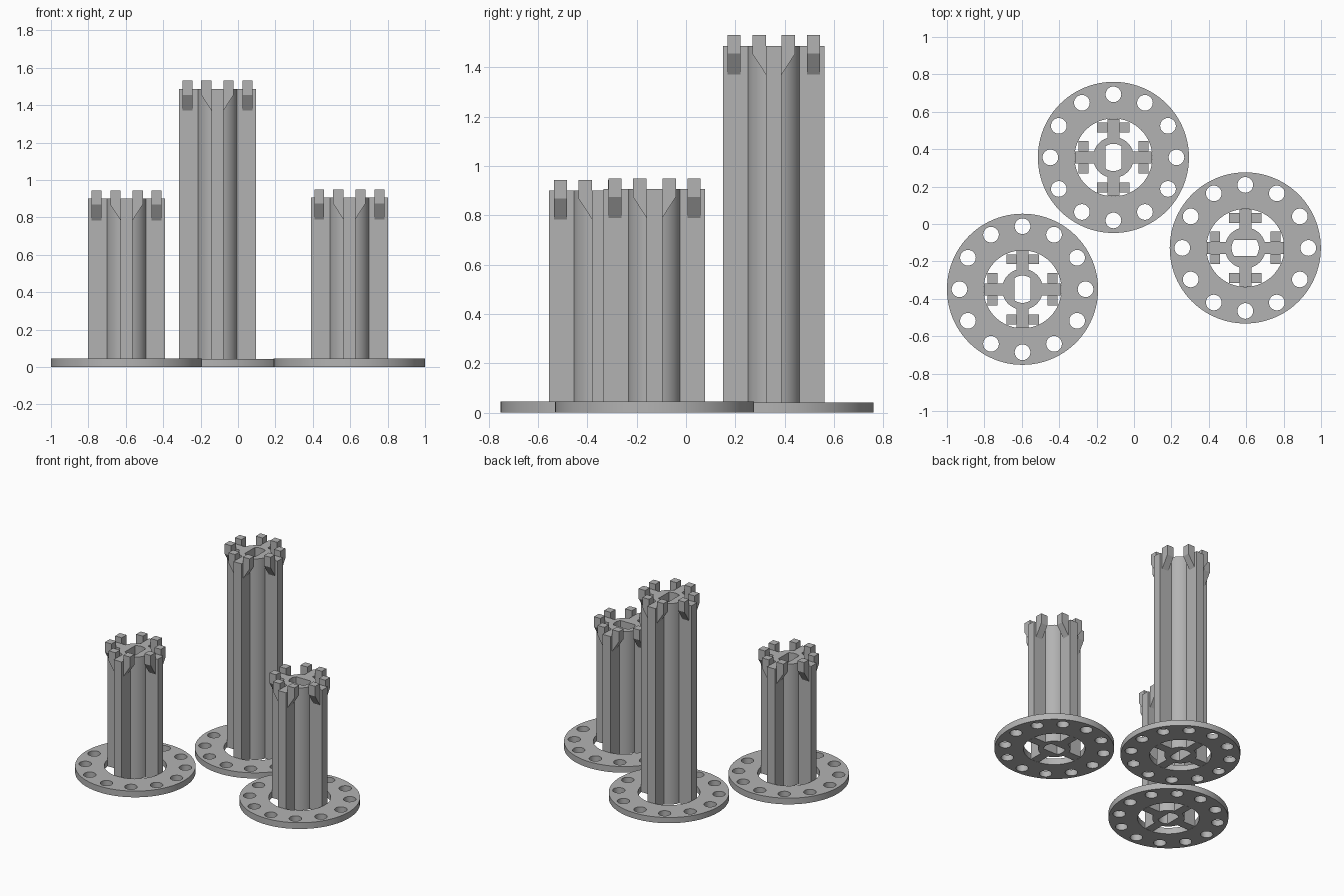
import bpy, bmesh, math
from mathutils import Matrix

if "Cube" in bpy.data.objects:
    bpy.data.objects.remove(bpy.data.objects["Cube"], do_unlink=True)

grey = bpy.data.materials.new("light_grey")
grey.use_nodes = True
grey.diffuse_color = (0.45, 0.45, 0.45, 1)
grey.node_tree.nodes["Principled BSDF"].inputs["Base Color"].default_value = (0.45, 0.45, 0.45, 1)

DISC_R, BORE_R = 0.404, 0.208
HUB_R, ARM_W, ARM_END = 0.109, 0.032, 0.206
SLOT_R, SLOT_W = 0.073, 0.043


def arc(r, a0, a1, n, cx=0, cy=0):
    return [(cx + r * math.cos(a0 + (a1 - a0) * i / n),
             cy + r * math.sin(a0 + (a1 - a0) * i / n)) for i in range(n + 1)]


def circle(r, n, cx=0, cy=0):
    return arc(r, 0, math.tau, n, cx, cy)[:-1]


def finish(name, bm, place):
    bmesh.ops.remove_doubles(bm, verts=bm.verts, dist=1e-5)
    bmesh.ops.recalc_face_normals(bm, faces=bm.faces)
    mesh = bpy.data.meshes.new(name)
    bm.to_mesh(mesh)
    bm.free()
    mesh.materials.append(grey)
    ob = bpy.data.objects.new(name, mesh)
    ob.matrix_world = place
    bpy.context.collection.objects.link(ob)
    bpy.ops.object.select_all(action='DESELECT')
    ob.select_set(True)
    bpy.context.view_layer.objects.active = ob
    bpy.ops.object.shade_smooth_by_angle(angle=math.radians(25))


def extrude_outlines(name, loops, height, place):
    """Fill a flat outline with holes and raise it to the given height."""
    curve = bpy.data.curves.new(name + "_profile", 'CURVE')
    curve.dimensions, curve.fill_mode = '2D', 'BOTH'
    curve.extrude = height / 2
    for loop in loops:
        spline = curve.splines.new('POLY')
        spline.points.add(len(loop) - 1)
        for point, (x, y) in zip(spline.points, loop):
            point.co = (x, y, 0, 1)
        spline.use_cyclic_u = True
    helper = bpy.data.objects.new(name + "_profile", curve)
    bpy.context.collection.objects.link(helper)
    solid = helper.evaluated_get(bpy.context.evaluated_depsgraph_get()).to_mesh()
    bm = bmesh.new()
    bm.from_mesh(solid)
    bmesh.ops.translate(bm, verts=bm.verts, vec=(0, 0, height / 2))
    bpy.data.objects.remove(helper, do_unlink=True)
    finish(name, bm, place)


# Column outline: round hub with four arms
column = []
half = math.asin(ARM_W / HUB_R)
for k in range(4):
    a = k * math.pi / 2
    c, s = math.cos(a), math.sin(a)
    for x, y in ((ARM_END, -ARM_W), (ARM_END, ARM_W)):
        column.append((x * c - y * s, x * s + y * c))
    column += arc(HUB_R, a + half, a + math.pi / 2 - half, 12)

# Slot: round hole with two flat sides
t = math.acos(SLOT_W / SLOT_R)
slot = arc(SLOT_R, t, math.pi - t, 10) + arc(SLOT_R, math.pi + t, math.tau - t, 10)

# Base outline: ring with twelve holes
base = [circle(DISC_R, 96), circle(BORE_R, 64)]
for k in range(12):
    a = k * math.tau / 12
    base.append(circle(0.042, 28, 0.337 * math.cos(a), 0.337 * math.sin(a)))


def add_prongs(name, top, place):
    """Eight flared blocks, one on each side of each arm."""
    bm = bmesh.new()
    side = [(ARM_W, -0.116), (0.087, -0.031), (0.087, 0.044), (ARM_W, 0.044)]
    for k in range(4):
        spin = Matrix.Rotation(k * math.pi / 2, 3, 'Z')
        for sign in (-1, 1):
            verts = [bm.verts.new((0.134, sign * y, top + z)) for y, z in side]
            face = bm.faces.new(verts)
            out = bmesh.ops.extrude_face_region(bm, geom=[face], use_keep_orig=True)
            new = [v for v in out["geom"] if isinstance(v, bmesh.types.BMVert)]
            bmesh.ops.translate(bm, verts=new, vec=(0.053, 0, 0))
            bmesh.ops.rotate(bm, verts=verts + new, cent=(0, 0, 0), matrix=spin)
    finish(name, bm, place)


# Three towers: name, x, y, column height, base thickness, turn
for name, x, y, top, thick, turn in (
        ("tall", -0.11, 0.356, 1.487, 0.042, 0),
        ("left", 0.595, -0.128, 0.906, 0.046, 90),
        ("right", -0.596, -0.349, 0.90, 0.046, 0)):
    place = Matrix.Translation((x, y, 0)) @ Matrix.Rotation(math.radians(turn), 4, 'Z')
    extrude_outlines(name + "_base_ring", base, thick, place)
    extrude_outlines(name + "_column", [column, slot], top, place)
    add_prongs(name + "_prongs", top, place)
